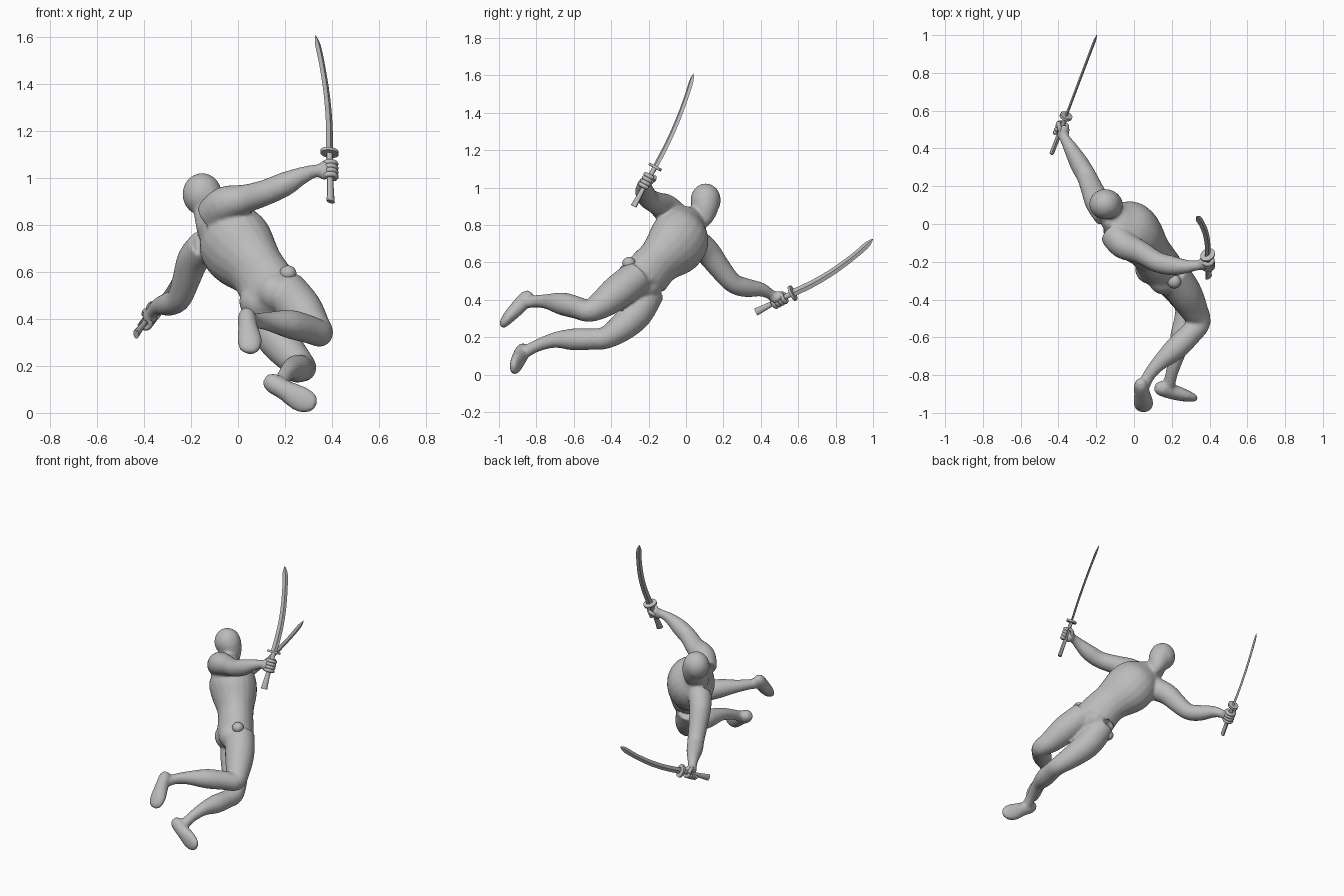
import bpy, bmesh, math
from mathutils import Vector, Matrix

if "Cube" in bpy.data.objects:
    bpy.data.objects.remove(bpy.data.objects["Cube"])

clay = bpy.data.materials.new("plain grey clay")
clay.use_nodes = True
grey = (0.5, 0.5, 0.5, 1)
clay.diffuse_color = grey
clay.node_tree.nodes["Principled BSDF"].inputs["Base Color"].default_value = grey


def spline(rows, steps=4):
    """Smooth curve through rows of position plus radii."""
    pts = [Vector(r) for r in rows]
    pts = [pts[0]] + pts + [pts[-1]]
    out = []
    for a, b, c, d in zip(pts, pts[1:], pts[2:], pts[3:]):
        for k in range(steps):
            t = k / steps
            out.append((b * 2 + (c - a) * t + (a * 2 - b * 5 + c * 4 - d) * t * t
                        + (b * 3 - a - c * 3 + d) * t ** 3) * 0.5)
    return out + [pts[-1]]


def loft(bm, rows, side, end_side=None, sides=20, steps=4):
    """Closed tube with elliptical rings; the first radius lies along side."""
    rows = [tuple(r) if len(r) == 5 else tuple(r) + (r[3],) for r in rows]
    path = spline(rows, steps)
    mids = [Vector(p[:3]) for p in path]
    start = Vector(side)
    end = Vector(end_side or side)
    rings = []
    last = len(path) - 1
    for i, p in enumerate(path):
        tangent = (mids[min(i + 1, last)] - mids[max(i - 1, 0)]).normalized()
        u = start.lerp(end, i / last)
        u = (u - tangent * u.dot(tangent)).normalized()
        v = tangent.cross(u)
        rings.append([bm.verts.new(mids[i] + u * p[3] * math.cos(a) + v * p[4] * math.sin(a))
                      for a in (math.tau * k / sides for k in range(sides))])
    for low, high in zip(rings, rings[1:]):
        for k in range(sides):
            j = (k + 1) % sides
            bm.faces.new((low[k], low[j], high[j], high[k]))
    bm.faces.new(rings[0][::-1])
    bm.faces.new(rings[-1])


def blob(bm, centre, radii, axes=((1, 0, 0), (0, 1, 0), (0, 0, 1))):
    """Ellipsoid with its radii along the given axes."""
    turn = Matrix([Vector(a) for a in axes]).transposed().to_4x4()
    place = Matrix.Translation(centre) @ turn @ Matrix.Diagonal((*radii, 1))
    bmesh.ops.create_uvsphere(bm, u_segments=24, v_segments=14, radius=1, matrix=place)


def finish(bm, name, angle=180):
    bmesh.ops.recalc_face_normals(bm, faces=bm.faces)
    mesh = bpy.data.meshes.new(name)
    bm.to_mesh(mesh)
    bm.free()
    mesh.materials.append(clay)
    obj = bpy.data.objects.new(name, mesh)
    bpy.context.collection.objects.link(obj)
    bpy.ops.object.select_all(action="DESELECT")
    obj.select_set(True)
    bpy.context.view_layer.objects.active = obj
    if angle < 180:
        bpy.ops.object.shade_smooth_by_angle(angle=math.radians(angle))
    else:
        bpy.ops.object.shade_smooth()
    return obj


# Body directions across the shoulders and across the hips
across = Vector((-0.41, 0.62, -0.67)).normalized()
hips = Vector((-0.6, 0.5, -0.55)).normalized()

body = bmesh.new()

# Torso from crotch to neck base
loft(body, [
    (0.155, -0.215, 0.42, 0.07, 0.06),
    (0.145, -0.235, 0.485, 0.135, 0.11),
    (0.118, -0.195, 0.55, 0.133, 0.112),
    (0.08, -0.14, 0.61, 0.13, 0.113),
    (0.012, -0.06, 0.69, 0.167, 0.145),
    (-0.04, -0.015, 0.757, 0.158, 0.143),
    (-0.09, 0.02, 0.81, 0.115, 0.09),
    (-0.13, 0.05, 0.845, 0.06, 0.055),
], hips, across)
blob(body, (0.15, -0.205, 0.485), (0.082, 0.082, 0.08))

# Neck, skull and jaw
loft(body, [
    (-0.11, 0.02, 0.79, 0.07),
    (-0.135, 0.065, 0.84, 0.052),
    (-0.145, 0.09, 0.90, 0.05),
], across)
blob(body, (-0.153, 0.105, 0.932), (0.084, 0.081, 0.09))
loft(body, [
    (-0.14, 0.104, 0.93, 0.079, 0.075),
    (-0.122, 0.101, 0.875, 0.068, 0.066),
    (-0.106, 0.098, 0.825, 0.045, 0.043),
    (-0.10, 0.096, 0.794, 0.021, 0.022),
], (0, 1, 0))

# Arms, shoulder to grip
raised_arm = [
    (-0.11, -0.05, 0.84, 0.075),
    (-0.055, -0.11, 0.89, 0.076),
    (0.035, -0.15, 0.913, 0.061),
    (0.12, -0.20, 0.94, 0.055),
    (0.20, -0.22, 0.975, 0.052),
    (0.27, -0.225, 1.01, 0.038),
    (0.325, -0.22, 1.03, 0.028),
    (0.365, -0.215, 1.035, 0.028),
]
lowered_arm = [
    (-0.14, 0.05, 0.71, 0.075),
    (-0.19, 0.115, 0.655, 0.069),
    (-0.22, 0.18, 0.57, 0.06),
    (-0.25, 0.25, 0.49, 0.053),
    (-0.29, 0.32, 0.465, 0.051),
    (-0.335, 0.40, 0.455, 0.038),
    (-0.365, 0.45, 0.43, 0.028),
    (-0.38, 0.475, 0.41, 0.028),
]
loft(body, raised_arm, (0, 0, 1))
loft(body, lowered_arm, (1, 0.3, 0))
blob(body, (-0.18, 0.12, 0.67), (0.055, 0.05, 0.045))

# Legs, hip to heel
loft(body, [
    (0.20, -0.26, 0.525, 0.09),
    (0.265, -0.36, 0.445, 0.092),
    (0.315, -0.45, 0.375, 0.076),
    (0.347, -0.52, 0.34, 0.059),
    (0.30, -0.58, 0.357, 0.06),
    (0.22, -0.66, 0.378, 0.061),
    (0.13, -0.74, 0.39, 0.041),
    (0.08, -0.80, 0.392, 0.033),
    (0.055, -0.85, 0.387, 0.033),
], (0, 0, 1))
loft(body, [
    (0.105, -0.195, 0.45, 0.085),
    (0.16, -0.265, 0.33, 0.088),
    (0.222, -0.345, 0.25, 0.075),
    (0.273, -0.43, 0.197, 0.06),
    (0.27, -0.50, 0.19, 0.057),
    (0.25, -0.60, 0.188, 0.059),
    (0.225, -0.70, 0.185, 0.042),
    (0.20, -0.79, 0.157, 0.033),
    (0.185, -0.85, 0.127, 0.033),
], (1, 0, 0))

# Buttocks
blob(body, (0.09, -0.235, 0.475), (0.085, 0.085, 0.085))
blob(body, (0.16, -0.29, 0.515), (0.085, 0.085, 0.085))

# Feet, heel to toe
loft(body, [
    (0.035, -0.83, 0.44, 0.018, 0.018),
    (0.037, -0.85, 0.415, 0.037, 0.038),
    (0.042, -0.893, 0.365, 0.042, 0.041),
    (0.05, -0.945, 0.31, 0.052, 0.034),
    (0.048, -0.975, 0.272, 0.043, 0.024),
    (0.046, -0.985, 0.255, 0.02, 0.013),
], (1, 0, 0))
loft(body, [
    (0.115, -0.865, 0.145, 0.02, 0.022),
    (0.142, -0.87, 0.13, 0.041, 0.039),
    (0.20, -0.887, 0.097, 0.044, 0.041),
    (0.265, -0.907, 0.06, 0.055, 0.033),
    (0.31, -0.92, 0.042, 0.044, 0.023),
    (0.33, -0.93, 0.034, 0.02, 0.013),
], (0.45, 0, 0.9))


def sword(name, pommel, guard, tip, edge):
    """Curved blade, round guard and flared handle."""
    bm = bmesh.new()
    pommel, guard, tip, edge = (Vector(v) for v in (pommel, guard, tip, edge))
    edge.normalize()
    rows = []
    for t in (0, 0.25, 0.5, 0.75, 0.92, 1):
        bulge = edge * 0.1 * t * (1 - t)
        width = 0.02 - 0.004 * t if t < 1 else 0.001
        rows.append((*(guard.lerp(tip, t) + bulge), width, 0.007 if t < 1 else 0.001))
    loft(bm, rows, edge, sides=4)
    axis = (guard - pommel).normalized()
    loft(bm, [(*(guard + axis * h), 0.043, 0.033) for h in (-0.007, 0.007)], edge, steps=1)
    loft(bm, [(*pommel.lerp(guard, t), w, 0.012)
              for t, w in ((0, 0.021), (0.15, 0.018), (0.5, 0.014), (1, 0.015))], edge, sides=12)
    return finish(bm, name, 35)


def hand(name, pommel, guard, wrist):
    """Palm fused to the arm, with fingers curled round the handle."""
    pommel, guard, wrist = Vector(pommel), Vector(guard), Vector(wrist)
    axis = (guard - pommel).normalized()
    grip = pommel.lerp(guard, 0.63)
    back = wrist - grip
    back = (back - axis * back.dot(axis)).normalized()
    flank = axis.cross(back)
    blob(body, grip + back * 0.024, (0.045, 0.027, 0.034), (axis, back, flank))
    bm = bmesh.new()
    for k in range(4):
        middle = grip + axis * (k - 1.5) * 0.02
        arc = [math.radians(-10 + 45 * j) for j in range(6)]
        loft(bm, [(*(middle + (back * math.cos(a) + flank * math.sin(a)) * 0.025), 0.0118)
                  for a in arc], axis, sides=10)
    # Thumb
    loft(bm, [(*(grip + axis * h + back * b - flank * f), 0.012) for h, b, f in
              ((0, 0.025, 0.02), (0.025, 0.01, 0.028), (0.038, -0.015, 0.022))],
         axis, sides=10)
    return finish(bm, name)


raised = ((0.395, -0.28, 0.90), (0.39, -0.165, 1.11))
lowered = ((-0.435, 0.375, 0.335), (-0.36, 0.57, 0.435))
sword("raised_sword", *raised, (0.33, 0.04, 1.61), (0.72, 0.65, -0.15))
sword("lowered_sword", *lowered, (-0.197, 1.0, 0.725), (0.17, 0.5, -0.85))
hand("raised_fingers", *raised, raised_arm[-2][:3])
hand("lowered_fingers", *lowered, lowered_arm[-3][:3])

# Fuse the body into one smooth skin
figure = finish(body, "body")
skin = figure.modifiers.new("fuse", "REMESH")
skin.mode = "VOXEL"
skin.voxel_size = 0.009
skin.use_smooth_shade = True
relax = figure.modifiers.new("relax", "SMOOTH")
relax.factor = 0.5
relax.iterations = 6

# Hip knobs
for knob, place in (("left_hip_knob", (0.213, -0.305, 0.595)), ("right_hip_knob", (0.07, -0.18, 0.385))):
    bm = bmesh.new()
    blob(bm, place, (0.036, 0.036, 0.033))
    finish(bm, knob)
